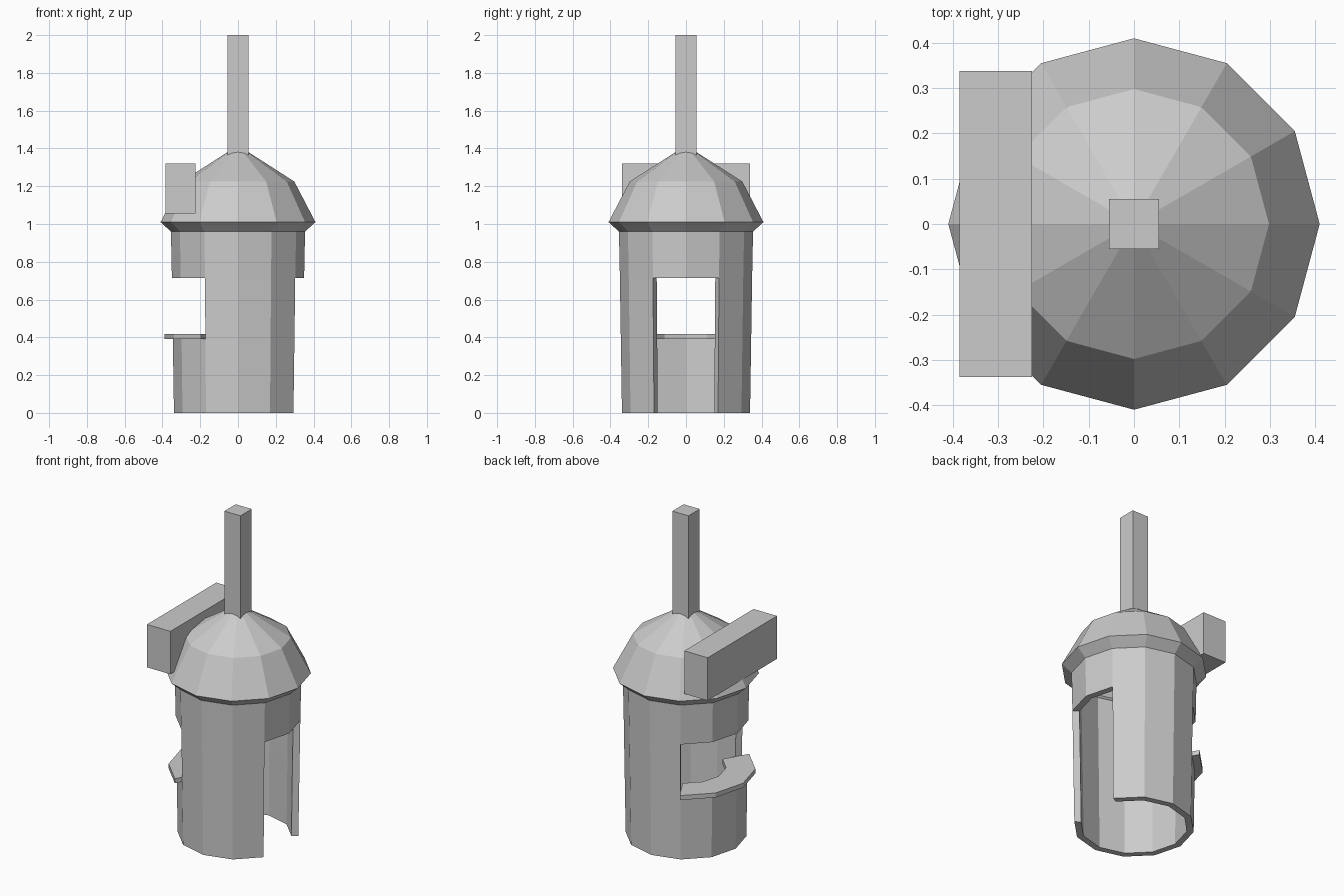
import bpy, bmesh
from math import cos, sin, radians

if "Cube" in bpy.data.objects:
    bpy.data.objects.remove(bpy.data.objects["Cube"])

N = 12


def pt(r, z, i):
    a = radians(360 / N * i)
    return (r * cos(a), r * sin(a), z)


def finish(name, quads):
    """Make an object from corner loops, welding shared corners."""
    bm = bmesh.new()
    for q in quads:
        bm.faces.new([bm.verts.new(p) for p in q])
    bmesh.ops.remove_doubles(bm, verts=bm.verts, dist=1e-5)
    bmesh.ops.dissolve_degenerate(bm, edges=bm.edges, dist=1e-5)
    bmesh.ops.recalc_face_normals(bm, faces=bm.faces)
    me = bpy.data.meshes.new(name)
    bm.to_mesh(me)
    bm.free()
    ob = bpy.data.objects.new(name, me)
    bpy.context.collection.objects.link(ob)
    return ob


def box(name, x0, x1, y0, y1, z0, z1):
    bpy.ops.mesh.primitive_cube_add(
        size=1, location=((x0 + x1) / 2, (y0 + y1) / 2, (z0 + z1) / 2))
    ob = bpy.context.object
    ob.name = name
    ob.scale = (x1 - x0, y1 - y0, z1 - z0)


# Booth shell: walls, eave and roof as one thick twelve-sided lathe
outer = [(.339, 0), (.345, .39), (.35, .715), (.355, .96),
         (.41, 1.01), (.298, 1.225), (0, 1.416)]
inner = [(.30, 0), (.305, .39), (.31, .715), (.315, .975),
         (.362, 1.02), (.272, 1.195), (0, 1.37)]
levels = len(outer) - 1


def solid(i, k):
    i %= N
    if not 0 <= k < levels:
        return k >= levels          # open below, closed at the apex
    if i in (0, N - 1) and k < 2:   # doorway on +x
        return False
    if 4 <= i < 8 and k == 1:       # serving window on -x
        return False
    return True


faces = []
for i in range(N):
    for k in range(levels):
        if not solid(i, k):
            continue
        for prof in (outer, inner):
            lo, hi = prof[k], prof[k + 1]
            loop = [pt(*lo, i), pt(*lo, i + 1), pt(*hi, i + 1), pt(*hi, i)]
            faces.append(loop if hi[0] else loop[:3])
        # rims of the openings
        for dk, j in ((-1, k), (1, k + 1)):
            if not solid(i, k + dk):
                faces.append([pt(*outer[j], i), pt(*outer[j], i + 1),
                              pt(*inner[j], i + 1), pt(*inner[j], i)])
        for di, j in ((-1, i), (1, i + 1)):
            if not solid(i + di, k):
                faces.append([pt(*outer[k], j), pt(*outer[k + 1], j),
                              pt(*inner[k + 1], j), pt(*inner[k], j)])
finish("booth_shell", faces)

# Counter: curved shelf filling the bottom of the window
section = [(.225, .39), (.39, .39), (.39, .418), (.225, .418)]
faces = [[pt(*p, i) for p in section] for i in (4, 8)]
for i in range(4, 8):
    for a, b in zip(section, section[1:] + section[:1]):
        faces.append([pt(*a, i), pt(*b, i), pt(*b, i + 1), pt(*a, i + 1)])
finish("window_counter", faces)

# Sign board over the window and roof post
box("sign_board", -.385, -.225, -.338, .338, 1.055, 1.32)
box("roof_post", -.055, .055, -.055, .055, 1.35, 2.0)
